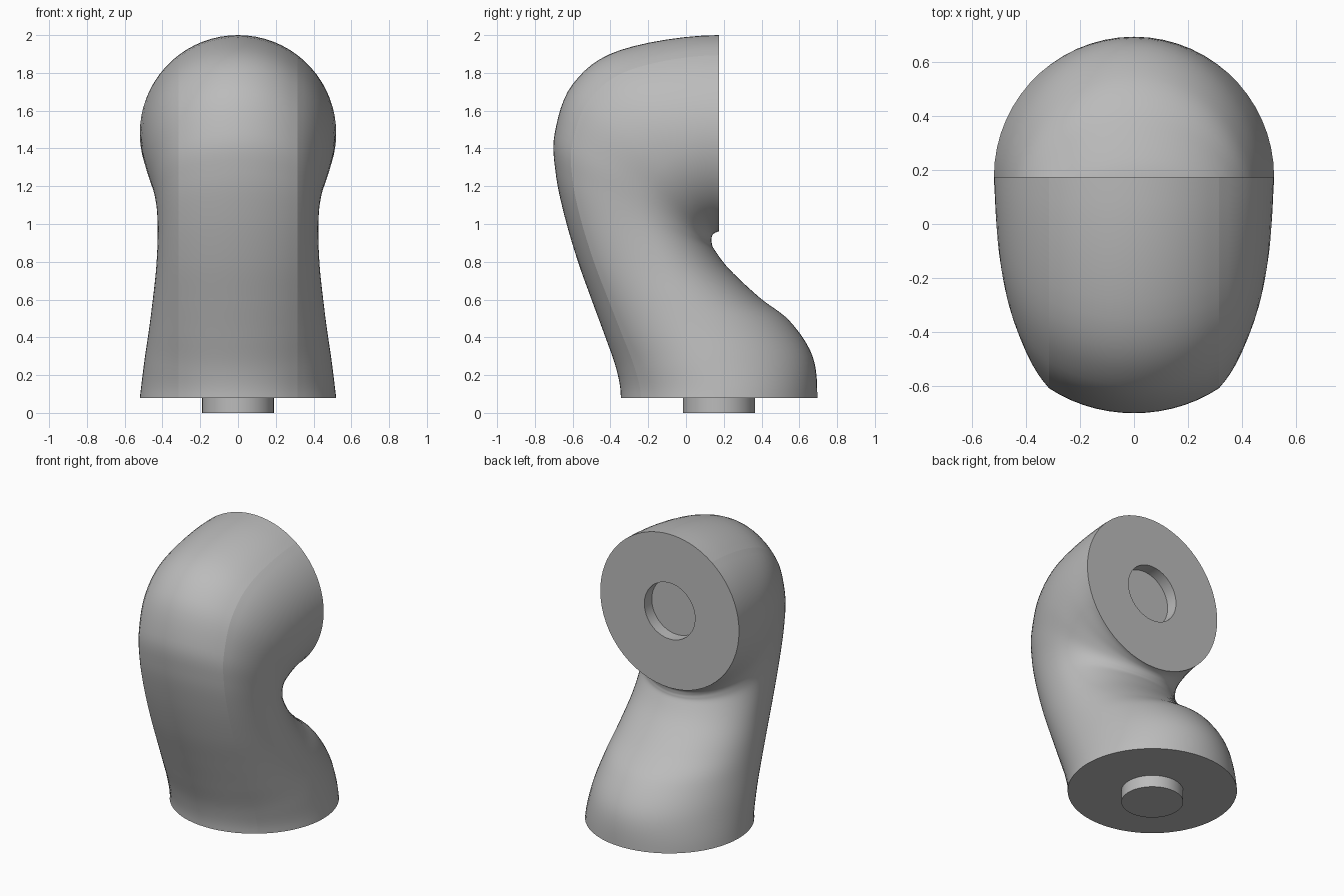
import bpy, bmesh, math
from mathutils import Vector

if "Cube" in bpy.data.objects:
    bpy.data.objects.remove(bpy.data.objects["Cube"])

grey = bpy.data.materials.new("plain grey")
grey.diffuse_color = (0.5, 0.5, 0.5, 1)
grey.use_nodes = True
grey.node_tree.nodes["Principled BSDF"].inputs["Base Color"].default_value = grey.diffuse_color

R, PEG, MID, BASE, TOP = 0.52, 0.19, 0.175, 0.08, 1.48

# stations: middle line (y,z), front line (y,z), inner line (y,z), half width
ST = [
    (.175, .08, -.345, .08, .695, .08, .52),
    (.10, .28, -.368, .23, .67, .30, .495),
    (.01, .45, -.430, .41, .55, .485, .47),
    (-.07, .61, -.500, .60, .39, .61, .45),
    (-.15, .77, -.575, .81, .23, .76, .433),
    (-.22, .945, -.645, 1.05, .15, .865, .425),
    (-.25, 1.08, -.690, 1.27, .136, .90, .43),
    (-.24, 1.21, -.695, 1.48, .135, .92, .45),
    (-.165, 1.34, -.600, 1.74, .138, .937, .485),
    (-.03, 1.43, -.350, 1.92, .15, .951, .508),
    (.175, 1.48, .175, 2.0, .175, .96, .52),
]


def end_mirror(row, first):
    """Phantom station so the lines leave the end faces squarely."""
    r = list(row)
    for i in (0, 2, 4):
        if first:
            r[i + 1] = 2 * BASE - r[i + 1]
        else:
            r[i] = 2 * MID - r[i]
    r[6] = 2 * R - r[6]
    return r


def smooth_rows(rows, steps):
    pts = [end_mirror(rows[1], True)] + [list(r) for r in rows] + [end_mirror(rows[-2], False)]
    out = []
    for i in range(1, len(pts) - 2):
        for s in range(steps):
            t = s / steps
            out.append([0.5 * (2 * b + (c - a) * t + (2 * a - 5 * b + 4 * c - d) * t * t
                               + (3 * b - a - 3 * c + d) * t ** 3)
                        for a, b, c, d in zip(*pts[i - 1:i + 3])])
    out.append(list(rows[-1]))
    return out


# angles around a section, with a seam each side of the front face
SEAM_X = 0.315
K = SEAM_X / R
seam = math.acos(K)


def spread(a, b, n):
    return [a + (b - a) * i / n for i in range(n)]


ANG = (spread(0, seam, 10) + spread(seam, math.pi - seam, 14)
       + spread(math.pi - seam, math.pi, 10) + spread(math.pi, 2 * math.pi, 30))
SEAMS = (10, 24)
N = len(ANG)


def section(row):
    cy, cz, fy, fz, iy, iz, a = row
    c = Vector((0, cy, cz))
    front, inner = Vector((0, fy, fz)) - c, Vector((0, iy, iz)) - c
    pts = []
    for th in ANG:
        co, si = math.cos(th), math.sin(th)
        if th >= math.pi:
            x, off = a * co, inner * -si
        elif abs(co) > K:
            x = math.copysign(SEAM_X + (a - SEAM_X) * (abs(co) - K) / (1 - K), co)
            off = front * si
        else:
            x, off = R * co, front * si
        pts.append(c + Vector((x, 0, 0)) + off)
    return pts


def finish(bm, name):
    bmesh.ops.recalc_face_normals(bm, faces=bm.faces)
    for f in bm.faces:
        f.smooth = True
    me = bpy.data.meshes.new(name)
    bm.to_mesh(me)
    bm.free()
    me.materials.append(grey)
    ob = bpy.data.objects.new(name, me)
    bpy.context.collection.objects.link(ob)
    return ob


def loft(name, rings, sharp_rings, seams=(), seam_rows=0):
    bm = bmesh.new()
    vs = [[bm.verts.new(p) for p in r] for r in rings]
    for a, b in zip(vs, vs[1:]):
        for j in range(N):
            k = (j + 1) % N
            bm.faces.new((a[j], a[k], b[k], b[j]))
    bm.faces.new(vs[0])
    bm.faces.new(vs[-1])
    for i in sharp_rings:
        r = vs[i]
        for j in range(N):
            bm.edges.get((r[j], r[(j + 1) % N])).smooth = False
    for j in seams:
        for i in range(seam_rows):
            bm.edges.get((vs[i][j], vs[i + 1][j])).smooth = False
    return finish(bm, name)


# curved body, ending in a flat face with a round socket
rings = [section(r) for r in smooth_rows(ST, 6)]
n = len(rings)
for y in (MID, MID - 0.08):
    rings.append([Vector((PEG * math.cos(t), y, TOP + PEG * math.sin(t))) for t in ANG])
loft("curved_body", rings, (0, n - 1, n, n + 1), SEAMS, n - 1)

# round peg under the base
peg = [[Vector((PEG * math.cos(t), MID - PEG * math.sin(t), z)) for t in ANG] for z in (0, BASE + 0.01)]
loft("base_peg", peg, (0, 1))
